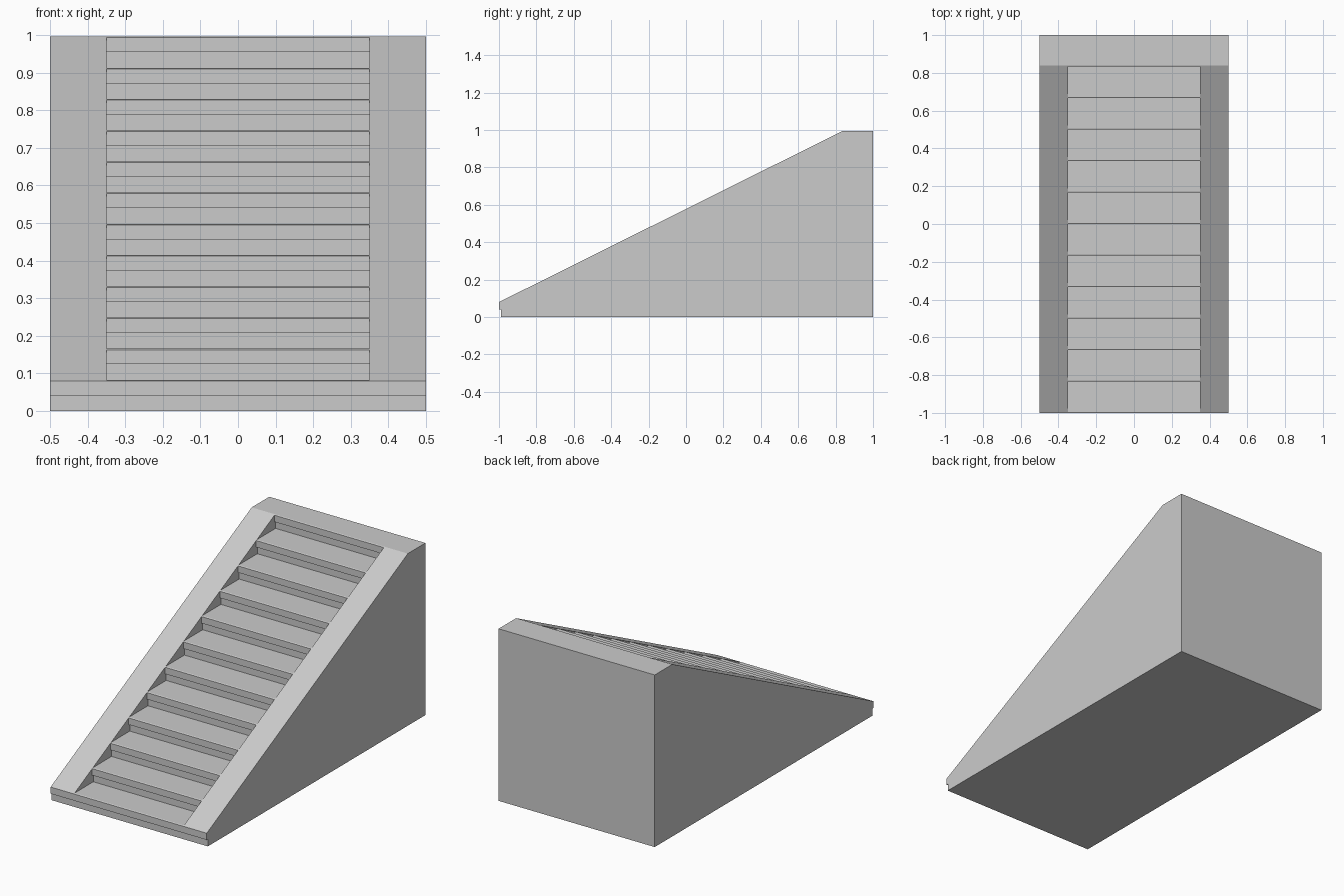
import bpy
import bmesh

STEPS = 12            # risers, the last one reaching the landing
RISE, RUN = 0.083, 1 / 6
NOSE = 0.01           # nosing overhang
LIP = 0.003           # height trimmed off each nosing tip by the slope
SLOPE = RISE / RUN
HEIGHT = STEPS * RISE

cube = bpy.data.objects.get("Cube")
if cube:
    bpy.data.objects.remove(cube, do_unlink=True)

stone = bpy.data.materials.new("light_grey")
stone.use_nodes = True
GREY = (0.6, 0.6, 0.6, 1)
stone.diffuse_color = GREY
stone.node_tree.nodes["Principled BSDF"].inputs["Base Color"].default_value = GREY


def prisms(name, profiles, half_width):
    """Extrude closed (y, z) profiles along x into one object."""
    bm = bmesh.new()
    for profile in profiles:
        face = bm.faces.new([bm.verts.new((-half_width, y, z)) for y, z in profile])
        new = bmesh.ops.extrude_face_region(bm, geom=[face])["geom"]
        verts = [v for v in new if isinstance(v, bmesh.types.BMVert)]
        bmesh.ops.translate(bm, verts=verts, vec=(2 * half_width, 0, 0))
    bmesh.ops.recalc_face_normals(bm, faces=bm.faces)
    mesh = bpy.data.meshes.new(name)
    bm.to_mesh(mesh)
    bm.free()
    mesh.materials.append(stone)
    obj = bpy.data.objects.new(name, mesh)
    bpy.context.collection.objects.link(obj)
    return obj


# Solid ramp block with a landing and a nosed front edge
staircase = prisms("staircase", [[
    (-1 + NOSE, 0), (1, 0), (1, HEIGHT),
    (-1 + (HEIGHT - RISE + LIP) / SLOPE, HEIGHT),
    (-1, RISE - LIP), (-1, RISE / 2), (-1 + NOSE, RISE / 2),
]], 0.5)

# One pocket above each tread, undercut below the next nosing
pockets = []
for k in range(STEPS - 1):
    front, back, tread = -1 + k * RUN, -1 + (k + 1) * RUN, (k + 1) * RISE
    pockets.append([
        (front, tread), (back + NOSE, tread),
        (back + NOSE, tread + RISE / 2), (back, tread + RISE / 2),
        (back, tread + RISE - LIP / 2),
    ])
cutter = prisms("step_cutter", pockets, 0.35)
cutter.hide_render = True

# Carve the steps and discard the cutter
cut = staircase.modifiers.new("carve_steps", "BOOLEAN")
cut.operation = "DIFFERENCE"
cut.solver = "EXACT"
cut.object = cutter
bpy.context.view_layer.objects.active = staircase
bpy.ops.object.modifier_apply(modifier=cut.name)
bpy.data.objects.remove(cutter, do_unlink=True)
